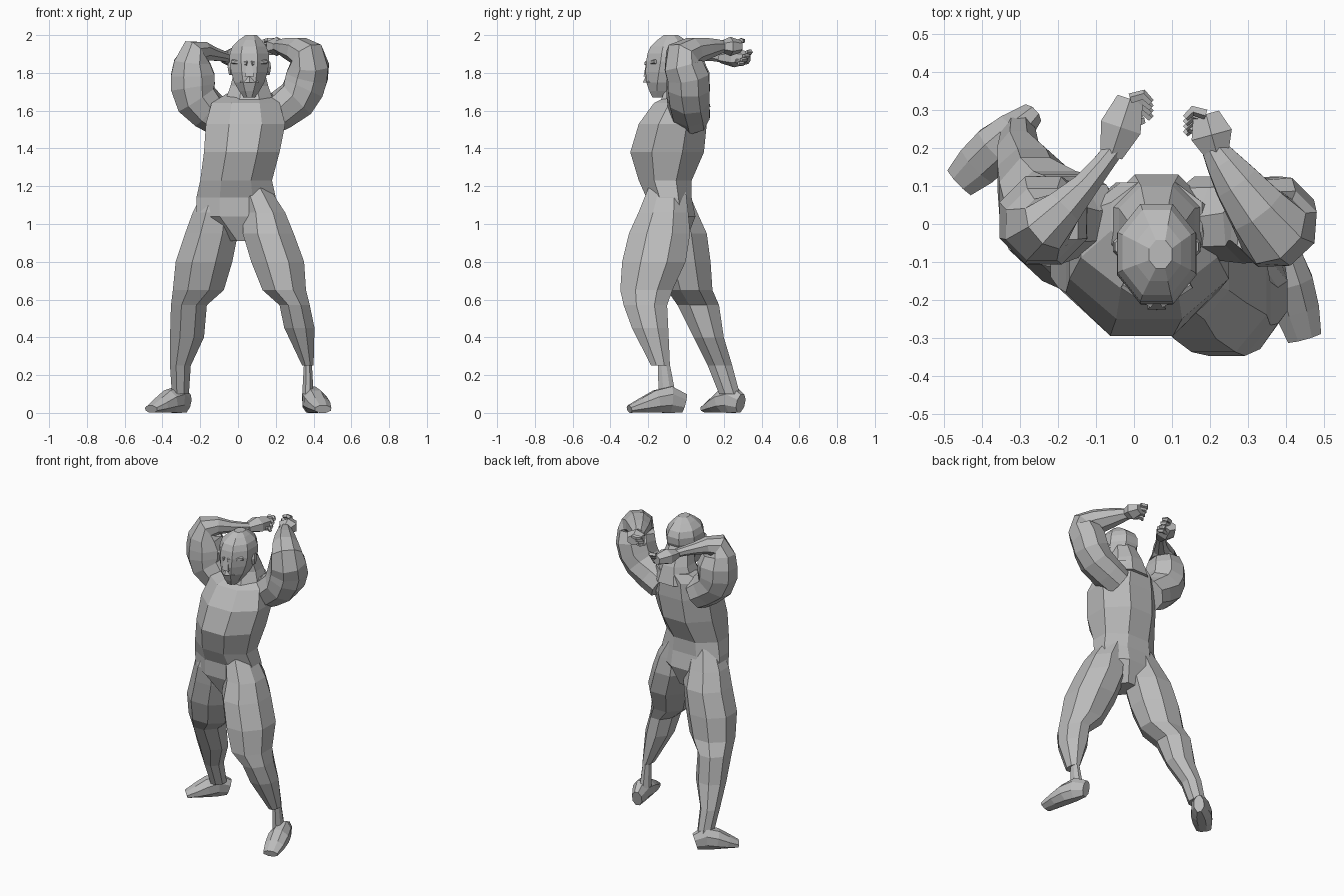
import bpy
import bmesh
import math
from mathutils import Vector

default_cube = bpy.data.objects.get("Cube")
if default_cube:
    bpy.data.objects.remove(default_cube, do_unlink=True)

# One plain clay colour for the whole figure
clay = bpy.data.materials.new("clay_grey")
clay.use_nodes = True
clay.diffuse_color = (.5, .5, .5, 1)
clay.node_tree.nodes["Principled BSDF"].inputs["Base Color"].default_value = clay.diffuse_color

UP = Vector((0, 0, 1))


def polygon(sides):
    """Regular polygon whose flat sides touch the unit square."""
    step = math.tau / sides
    grow = 1 / math.cos(step / 2)
    angles = [step * (i + .5) for i in range(sides)]
    return [(grow * math.cos(a), grow * math.sin(a)) for a in angles]


def add_midpoints(keys):
    """Insert one smooth in-between station after every key station."""
    result = []
    last = len(keys) - 1
    for i in range(last):
        before, start = keys[max(i - 1, 0)], keys[i]
        end, after = keys[i + 1], keys[min(i + 2, last)]
        middle = [(9 * (b + c) - a - d) / 16
                  for a, b, c, d in zip(before, start, end, after)]
        result += [start, middle]
    return result + [keys[last]]


def body(name, keys, ref=None, depth=1, smooth=False, sides=8):
    """Skin a path of x, y, z, half width and optional half depth.

    Rings lie level unless ref is given; then they turn with the path
    and their depth points along ref.
    """
    keys = [(*key, key[3] * depth) if len(key) == 4 else key for key in keys]
    if smooth:
        keys = add_midpoints(keys)
    centres = [Vector(key[:3]) for key in keys]
    outline = polygon(sides)
    bm = bmesh.new()
    rings = []
    for i, (centre, key) in enumerate(zip(centres, keys)):
        across, along = Vector((1, 0, 0)), Vector((0, 1, 0))
        if ref is not None:
            ahead = centres[min(i + 1, len(keys) - 1)]
            tangent = (ahead - centres[max(i - 1, 0)]).normalized()
            across = tangent.cross(Vector(ref)).normalized()
            along = across.cross(tangent)
        width, thickness = key[3:]
        rings.append([bm.verts.new(centre + across * u * width + along * v * thickness)
                      for u, v in outline])
    for lower, upper in zip(rings, rings[1:]):
        for i in range(sides):
            bm.faces.new((lower[i - 1], lower[i], upper[i], upper[i - 1]))
    bm.faces.new(rings[0])
    bm.faces.new(rings[-1])
    bmesh.ops.recalc_face_normals(bm, faces=bm.faces)
    mesh = bpy.data.meshes.new(name)
    bm.to_mesh(mesh)
    bm.free()
    mesh.materials.append(clay)
    bpy.context.collection.objects.link(bpy.data.objects.new(name, mesh))


# Torso from crotch to collar, and the neck
body("torso", [
    (.02, -.08, .91, .06, .08),
    (-.01, -.08, 1.04, .21, .13),
    (-.01, -.09, 1.14, .21, .12),
    (-.01, -.11, 1.23, .19, .14),
    (.02, -.1, 1.38, .2, .195),
    (.04, -.07, 1.53, .21, .18),
    (.04, -.03, 1.64, .18, .14),
    (.06, .02, 1.69, .12, .09)])
body("neck", [(.06, -.01, 1.62, .14), (.06, 0, 1.73, .1), (.06, -.03, 1.85, .07)])

# Left leg bent forward with a thin ankle, right leg planted back
body("left_leg", [
    (.08, -.1, 1.2, .08),
    (.14, -.12, 1.06, .11),
    (.16, -.14, .95, .135),
    (.21, -.17, .8, .14),
    (.245, -.21, .65, .115),
    (.3, -.215, .57, .08, .115),
    (.325, -.19, .45, .08),
    (.37, -.135, .25, .03, .05)], depth=1.2)
body("left_ankle", [(.37, -.12, .28, .02), (.37, -.1, .1, .03)], depth=1.5)
body("right_leg", [
    (-.09, -.08, 1.2, .08),
    (-.12, -.06, 1.06, .12),
    (-.14, -.03, .95, .14),
    (-.18, -.01, .8, .15, .14),
    (-.21, .02, .65, .135, .12),
    (-.26, .065, .57, .095, .11),
    (-.27, .12, .4, .09, .08),
    (-.305, .18, .25, .055, .065),
    (-.305, .23, .1, .045, .055)])


def foot(name, heel, toe):
    """Flat-soled foot whose instep falls away towards the toe."""
    heel, toe = Vector(heel), Vector(toe)
    heights = (.1, .14, .12, .08, .04)
    keys = []
    for i, height in enumerate(heights):
        t = i / (len(heights) - 1)
        spot = heel.lerp(toe, t)
        width = .03 + .025 * math.sin(math.pi * t) + .015 * t
        keys.append((spot.x, spot.y, height / 2, width, height / 2))
    body(name, keys, ref=UP)


foot("left_foot", (.37, -.01), (.45, -.3))
foot("right_foot", (-.27, .29), (-.46, .11))

# Arms: heavy upper arm rising, forearm folded back behind the head
body("left_arm", [
    (.15, .02, 1.56, .09),
    (.31, .01, 1.66, .1),
    (.365, .01, 1.78, .105),
    (.37, -.02, 1.89, .085),
    (.27, .11, 1.93, .055),
    (.21, .2, 1.94, .03)], ref=(1, 1, 0), smooth=True, depth=1.1)
body("right_arm", [
    (-.1, .03, 1.56, .09),
    (-.22, .01, 1.66, .11),
    (-.24, .01, 1.79, .115),
    (-.23, 0, 1.91, .07),
    (-.13, .1, 1.9, .035),
    (-.05, .2, 1.88, .025)], ref=(-1, 1, 0), smooth=True)


def hand(side, wrist, knuckles, inward):
    """Half-closed hand: palm, four curled fingers and a thumb."""
    wrist, knuckles = Vector(wrist), Vector(knuckles)
    middle = wrist.lerp(knuckles, .5)
    body(side + "_palm", [(*wrist, .03), (*middle, .055), (*knuckles, .035)],
         ref=UP, depth=.8, sides=6)
    for i in range(4):
        base = knuckles + Vector((0, -.014 * i, .03 - .02 * i))
        bend = base + Vector((inward * .035, .01, 0))
        tip = base + Vector((inward * .055, -.01, 0))
        body(f"{side}_finger_{i + 1}", [(*base, .012), (*bend, .012), (*tip, .008)],
             ref=UP, sides=5)
    thumb_tip = middle + Vector((inward * .06, .02, -.02))
    body(side + "_thumb", [(*middle, .016), (*thumb_tip, .01)], ref=UP, sides=5)


hand("left", (.22, .18, 1.94), (.19, .29, 1.94), -1)
hand("right", (-.06, .18, 1.88), (-.01, .33, 1.88), 1)

# Head with pointed beard
face = Vector((.06, -.08, 1.86))
body("head", [
    (face.x, -.14, 1.67, .03),
    (face.x, -.11, 1.75, .08),
    (face.x, face.y, face.z, .105),
    (face.x, -.075, 1.94, .09),
    (face.x + .01, face.y, 2, .03)], depth=1.25, smooth=True)

# Nose and moustache
body("nose", [(face.x, -.2, 1.78, .025), (face.x, -.2, face.z, .01)], sides=4)
body("moustache", [(face.x, -.17, 1.75, .05), (face.x, -.18, 1.78, .03)], sides=6)

# Brows and ears on both sides of the face
for side, s in (("left", 1), ("right", -1)):
    inner = face + Vector((s * .01, -.13, -.01))
    outer = face + Vector((s * .09, -.08, 0))
    body(side + "_brow", [(*inner, .012), (*outer, .01)], ref=UP, sides=6)
    ear = face + Vector((s * .1, .02, -.03))
    body(side + "_ear", [(*(ear - UP * .04), .008), (*ear, .015), (*(ear + UP * .03), .01)],
         depth=1.6, sides=6)
